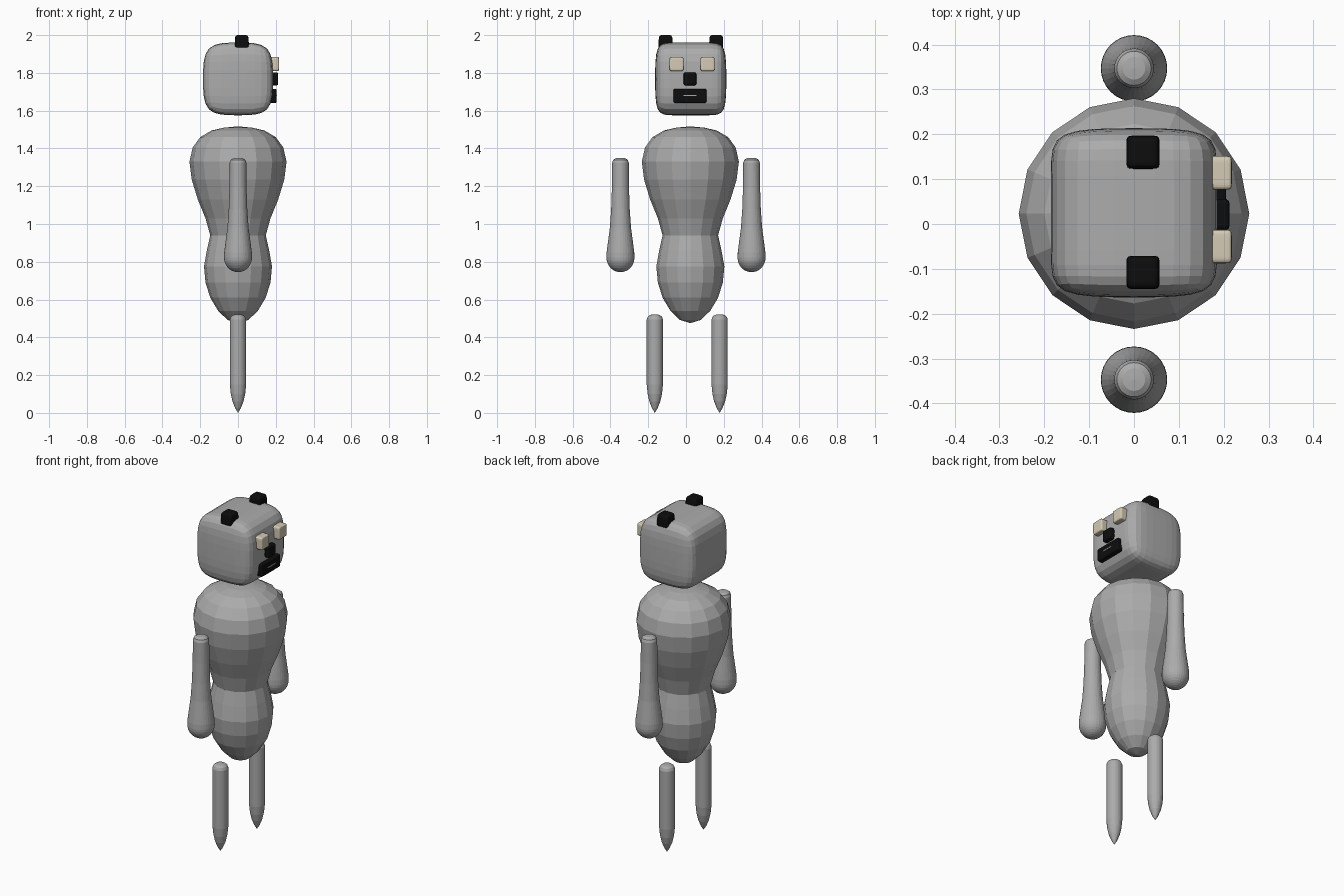
import bpy, bmesh, math

if "Cube" in bpy.data.objects:
    bpy.data.objects.remove(bpy.data.objects["Cube"])


def material(name, rgb):
    m = bpy.data.materials.new(name)
    m.diffuse_color = (*rgb, 1)
    m.use_nodes = True
    m.node_tree.nodes["Principled BSDF"].inputs["Base Color"].default_value = m.diffuse_color
    return m


GREY = material("grey", (0.41, 0.41, 0.41))
BLACK = material("black", (0.004, 0.004, 0.004))
CREAM = material("cream", (0.66, 0.59, 0.46))


def finish(name, bm, mat):
    bmesh.ops.recalc_face_normals(bm, faces=bm.faces[:])
    me = bpy.data.meshes.new(name)
    bm.to_mesh(me)
    bm.free()
    me.materials.append(mat)
    ob = bpy.data.objects.new(name, me)
    bpy.context.collection.objects.link(ob)
    return ob


def lathe(name, profile, y, sides, mat):
    """Turn a (radius, z) profile around a vertical axis; ends close on the axis."""
    bm = bmesh.new()
    vs = [bm.verts.new((r, 0, z)) for r, z in profile]
    es = [bm.edges.new(p) for p in zip(vs, vs[1:])]
    bmesh.ops.spin(bm, geom=vs + es, cent=(0, 0, 0), axis=(0, 0, 1),
                   angle=math.tau, steps=sides, use_merge=True)
    bmesh.ops.remove_doubles(bm, verts=bm.verts[:], dist=1e-5)
    ob = finish(name, bm, mat)
    ob.location.y = y
    return ob


def rounded_box(name, center, size, cuts, mat, levels=2):
    """Subdivided box; the cut positions (-1..1 per axis) control edge roundness."""
    bm = bmesh.new()
    bmesh.ops.create_cube(bm, size=2)
    for axis, places in enumerate(cuts):
        for p in places:
            co, no = [0, 0, 0], [0, 0, 0]
            co[axis], no[axis] = p, 1
            bmesh.ops.bisect_plane(bm, geom=bm.verts[:] + bm.edges[:] + bm.faces[:],
                                   plane_co=co, plane_no=no)
    for v in bm.verts:
        v.co = [c + k * s / 2 for c, k, s in zip(center, v.co, size)]
    ob = finish(name, bm, mat)
    mod = ob.modifiers.new("round", 'SUBSURF')
    mod.levels = mod.render_levels = levels
    return ob


# Torso
lathe("torso", [(0, 1.517), (0.075, 1.51), (0.14, 1.495), (0.2, 1.46), (0.24, 1.405),
                (0.257, 1.33), (0.245, 1.235), (0.213, 1.13), (0.172, 1.03),
                (0.147, 0.94), (0.165, 0.86), (0.18, 0.775), (0.172, 0.69),
                (0.147, 0.61), (0.105, 0.54), (0.055, 0.492), (0, 0.475)],
      0.023, 16, GREY)

# Arms, swelling into round hands
hand = [(0.074 * math.cos(a), 0.822 - 0.077 * math.sin(a))
        for a in (math.pi / 2 * i / 8 for i in range(8))]
arm = [(0, 1.35), (0.025, 1.348), (0.038, 1.34), (0.044, 1.325), (0.045, 1.2),
       (0.049, 1.08), (0.056, 0.98), (0.068, 0.89), (0.073, 0.85)]
for side, y in (("right", -0.347), ("left", 0.347)):
    lathe(side + "_arm", arm + hand + [(0, 0.745)], y, 32, GREY)

# Legs with pointed feet
leg = [(0, 0.522), (0.025, 0.519), (0.037, 0.51), (0.043, 0.495), (0.043, 0.15),
       (0.038, 0.1), (0.029, 0.06), (0.015, 0.025), (0, 0.0)]
for side, y in (("right", -0.165), ("left", 0.178)):
    lathe(side + "_leg", leg, y, 32, GREY)

# Head
rounded_box("head", (0, 0.025, 1.768), (0.37, 0.377, 0.385),
            ((0,), (-0.55, 0.55), (0,)), GREY)

# Ears and eyes
soft = ((-0.5, 0.5),) * 3
for side, ear_y, eye_y in (("right", -0.108, -0.05), ("left", 0.16, 0.114)):
    rounded_box(side + "_ear", (0.02, ear_y, 1.95), (0.074, 0.074, 0.1),
                ((-0.5, 0.5), (-0.5, 0.5), (0,)), BLACK)
    rounded_box(side + "_eye", (0.193, eye_y, 1.847), (0.05, 0.075, 0.075), soft, CREAM)

# Nose and mouth with a thin slit
rounded_box("nose", (0.185, 0.021, 1.768), (0.056, 0.068, 0.068), soft, BLACK)
rounded_box("mouth", (0.18, 0.021, 1.678), (0.05, 0.175, 0.075),
            ((-0.5, 0.5), (-0.8, 0.8), (-0.6, 0.6)), BLACK)
rounded_box("mouth_slit", (0.205, 0.021, 1.68), (0.004, 0.07, 0.006), ((), (), ()), GREY, 0)
